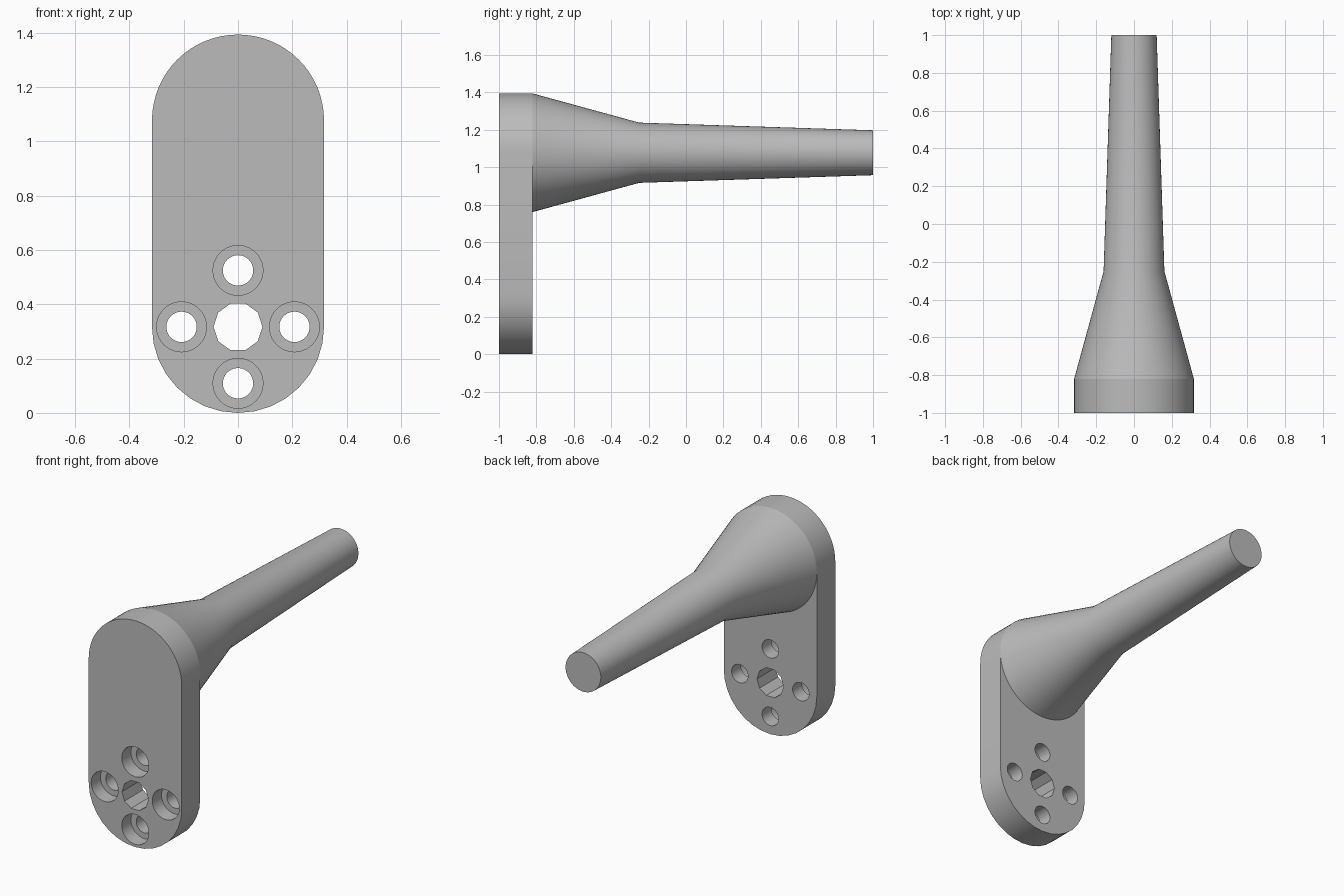
import bpy, bmesh, math
from mathutils import Matrix, Vector

cube = bpy.data.objects.get("Cube")
if cube:
    bpy.data.objects.remove(cube)

R = 0.317             # plate half width
LOW, HIGH = R, 1.077  # heights of the two plate arc centres
FRONT, BACK = -1.0, -0.82

grey = bpy.data.materials.new("plain_grey")
grey.use_nodes = True
colour = (0.5, 0.5, 0.5, 1)
grey.diffuse_color = colour
grey.node_tree.nodes["Principled BSDF"].inputs["Base Color"].default_value = colour


def make_object(name, bm):
    bmesh.ops.recalc_face_normals(bm, faces=bm.faces)
    mesh = bpy.data.meshes.new(name)
    bm.to_mesh(mesh)
    bm.free()
    mesh.materials.append(grey)
    obj = bpy.data.objects.new(name, mesh)
    bpy.context.collection.objects.link(obj)
    return obj


def ring(bm, y, radius, z, sides):
    angles = [math.tau * i / sides for i in range(sides)]
    return [bm.verts.new((radius * math.cos(a), y, z + radius * math.sin(a))) for a in angles]


def lathe(name, profile, z, sides):
    """Solid of revolution along y from (y, radius) pairs."""
    bm = bmesh.new()
    rings = [ring(bm, y, r, z, sides) for y, r in profile]
    for a, b in zip(rings, rings[1:]):
        for i in range(sides):
            j = (i + 1) % sides
            bm.faces.new((a[i], a[j], b[j], b[i]))
    bm.faces.new(rings[0])
    bm.faces.new(rings[-1])
    return make_object(name, bm)


def cutter(name, profile, x, z, sides):
    obj = lathe(name, profile, z, sides)
    obj.data.transform(Matrix.Translation(Vector((x, 0, 0))))
    obj.hide_render = True
    obj.hide_set(True)
    return obj


def smooth(obj, angle):
    bpy.ops.object.select_all(action='DESELECT')
    obj.select_set(True)
    bpy.context.view_layer.objects.active = obj
    bpy.ops.object.shade_smooth_by_angle(angle=math.radians(angle))


# Mounting plate: rounded-end outline extruded backwards
bm = bmesh.new()
outline = []
for centre, start, steps in ((HIGH, 0, 32), (LOW, math.pi, 16)):
    for i in range(steps + 1):
        a = start + math.pi * i / steps
        outline.append(bm.verts.new((R * math.cos(a), FRONT, centre + R * math.sin(a))))
face = bm.faces.new(outline)
back = bmesh.ops.extrude_face_region(bm, geom=[face])
bmesh.ops.translate(bm, vec=(0, BACK - FRONT, 0),
                    verts=[v for v in back["geom"] if isinstance(v, bmesh.types.BMVert)])
plate = make_object("mounting_plate", bm)

# Centre bore and four counterbored screw holes
cutters = [cutter("centre_bore_cutter", [(-1.1, 0.09), (-0.7, 0.09)], 0, LOW, 10)]
bore = [(-1.1, 0.092), (-0.91, 0.092), (-0.91, 0.056), (-0.7, 0.056)]
for k in range(4):
    a = k * math.pi / 2
    cutters.append(cutter("screw_hole_cutter", bore,
                          0.208 * math.cos(a), LOW + 0.208 * math.sin(a), 40))
for c in cutters:
    mod = plate.modifiers.new("hole", 'BOOLEAN')
    mod.operation = 'DIFFERENCE'
    mod.solver = 'EXACT'
    mod.object = c

# Bake the holes into the plate, then drop the cutters
bpy.context.view_layer.update()
baked = bpy.data.meshes.new_from_object(plate.evaluated_get(bpy.context.evaluated_depsgraph_get()))
plate.modifiers.clear()
plate.data = baked
for c in cutters:
    bpy.data.objects.remove(c)
smooth(plate, 20)

# Handle: flared shoulder running into a tapered grip
handle = lathe("handle", [(BACK, R), (-0.25, 0.161), (1.0, 0.12)], HIGH, 64)
smooth(handle, 30)
